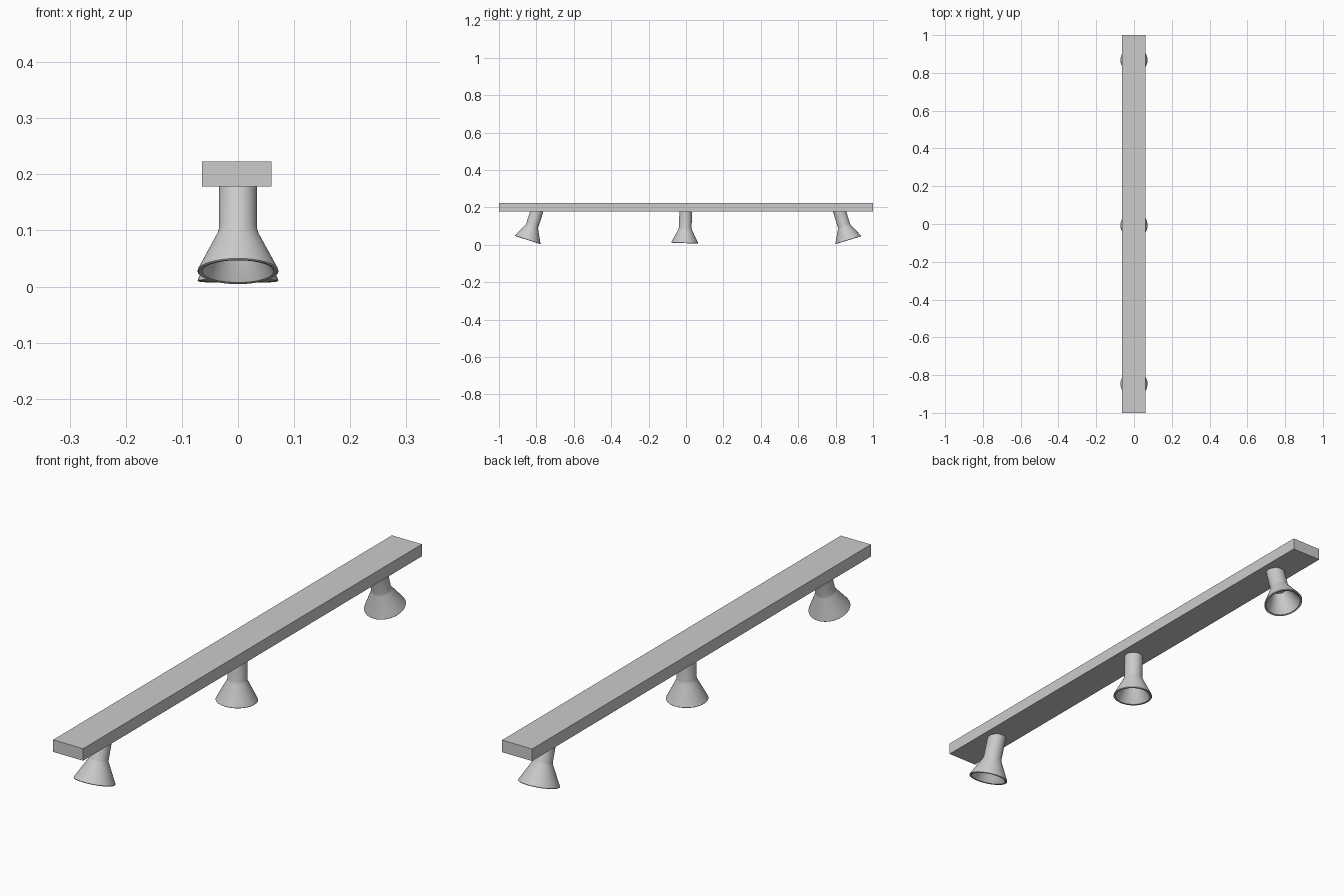
import bpy, bmesh, math
from mathutils import Matrix

if "Cube" in bpy.data.objects:
    bpy.data.objects.remove(bpy.data.objects["Cube"])

SEGMENTS = 48


def finish(name, bm, smooth=False):
    mesh = bpy.data.meshes.new(name)
    bmesh.ops.recalc_face_normals(bm, faces=bm.faces[:])
    bm.to_mesh(mesh)
    bm.free()
    obj = bpy.data.objects.new(name, mesh)
    bpy.context.collection.objects.link(obj)
    if smooth:
        bpy.ops.object.select_all(action='DESELECT')
        obj.select_set(True)
        bpy.context.view_layer.objects.active = obj
        bpy.ops.object.shade_smooth_by_angle(angle=math.radians(35))
    return obj


# Mounting bar
bm = bmesh.new()
bmesh.ops.create_cube(bm, size=1)
bmesh.ops.scale(bm, vec=(0.124, 2.0, 0.045), verts=bm.verts)
bmesh.ops.translate(bm, vec=(-0.002, 0, 0.2005), verts=bm.verts)
finish("mounting_bar", bm)

# Lamp profile (radius, height above rim): stem, flared shade, rim, inner cup
PROFILE = [(0, 0.168), (0.034, 0.168), (0.034, 0.08), (0.036, 0.072),
           (0.071, 0.004), (0.072, 0.001), (0.070, -0.001), (0.064, 0.0),
           (0.062, 0.003), (0.030, 0.066), (0.028, 0.075), (0, 0.075)]


def lamp(name, y, z, tilt):
    bm = bmesh.new()
    verts = [bm.verts.new((r, 0, h)) for r, h in PROFILE]
    edges = [bm.edges.new(pair) for pair in zip(verts, verts[1:])]
    bmesh.ops.spin(bm, geom=verts + edges, cent=(0, 0, 0), axis=(0, 0, 1),
                   angle=math.tau, steps=SEGMENTS, use_merge=True)
    bmesh.ops.remove_doubles(bm, verts=bm.verts[:], dist=1e-5)
    # Positive tilt swings the mouth towards +y
    bm.transform(Matrix.Translation((0, y, z)) @
                 Matrix.Rotation(math.radians(tilt), 4, 'X'))
    finish(name, bm, smooth=True)


# Three spotlights, the outer two splayed outwards
for name, y, z, tilt in [("front_lamp", -0.847, 0.027, -18),
                         ("middle_lamp", -0.007, 0.010, -2),
                         ("back_lamp", 0.868, 0.026, 17)]:
    lamp(name, y, z, tilt)
